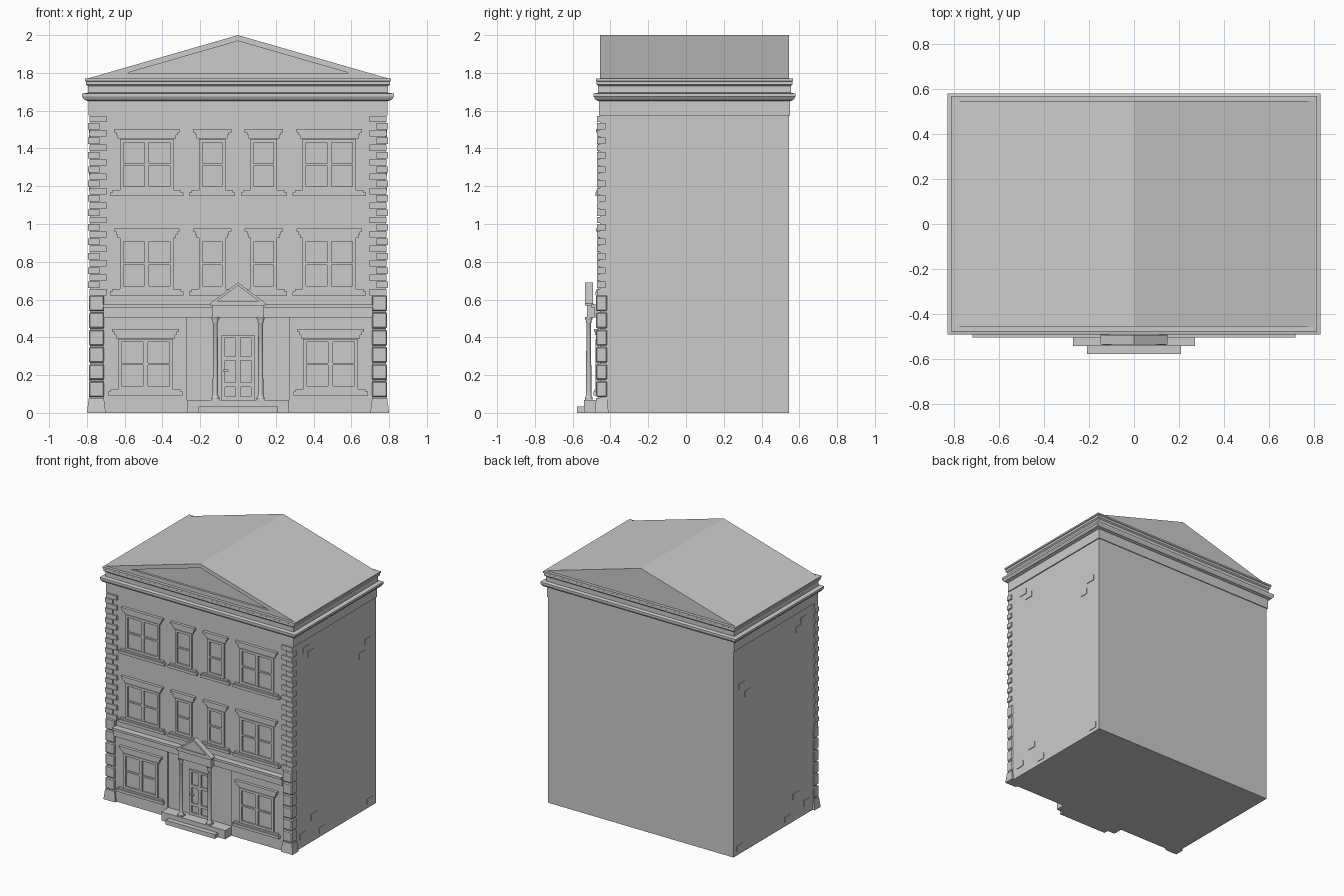
import bpy, bmesh, math

cube = bpy.data.objects.get("Cube")
if cube:
    bpy.data.objects.remove(cube, do_unlink=True)

stone = bpy.data.materials.new("grey_stone")
stone.use_nodes = True
GREY = (0.6, 0.6, 0.6, 1)
stone.diffuse_color = GREY
stone.node_tree.nodes["Principled BSDF"].inputs["Base Color"].default_value = GREY

HALF, FRONT, BACK = 0.783, -0.455, 0.545   # wall planes


def finish(name, bm):
    bmesh.ops.recalc_face_normals(bm, faces=bm.faces)
    mesh = bpy.data.meshes.new(name)
    bm.to_mesh(mesh)
    bm.free()
    mesh.materials.append(stone)
    obj = bpy.data.objects.new(name, mesh)
    bpy.context.collection.objects.link(obj)
    return obj


def add_box(bm, x0, x1, y0, y1, z0, z1):
    verts = bmesh.ops.create_cube(bm, size=1)["verts"]
    for v in verts:
        v.co.x = x1 if v.co.x > 0 else x0
        v.co.y = y1 if v.co.y > 0 else y0
        v.co.z = z1 if v.co.z > 0 else z0
    return verts


def box(name, *limits):
    bm = bmesh.new()
    add_box(bm, *limits)
    return finish(name, bm)


def bevel(obj, width):
    mod = obj.modifiers.new("bevel", "BEVEL")
    mod.width = width
    mod.segments = 1


def gable(name, half, z0, z1, y0, y1, border, depth):
    """Triangular prism whose front face has a sunken panel."""
    bm = bmesh.new()
    outline = [(-half, z0), (half, z0), (0, z1)]
    front, back = [[bm.verts.new((x, y, z)) for x, z in outline] for y in (y0, y1)]
    face = bm.faces.new(front)
    bm.faces.new(back[::-1])
    for i in range(3):
        j = (i + 1) % 3
        bm.faces.new((front[i], back[i], back[j], front[j]))
    bmesh.ops.recalc_face_normals(bm, faces=bm.faces)
    bmesh.ops.inset_region(bm, faces=[face], thickness=border, use_even_offset=True)
    inner = bmesh.ops.extrude_face_region(bm, geom=[face])["geom"]
    bmesh.ops.translate(bm, verts=[g for g in inner if isinstance(g, bmesh.types.BMVert)],
                        vec=(0, depth, 0))
    bmesh.ops.delete(bm, geom=[face], context="FACES_ONLY")
    return finish(name, bm)


def lathe(name, profile, x, y, sides=16):
    bm = bmesh.new()
    rings = []
    for r, z in profile:
        rings.append([bm.verts.new((x + r * math.cos(math.tau * k / sides),
                                    y + r * math.sin(math.tau * k / sides), z))
                      for k in range(sides)])
    for a, b in zip(rings, rings[1:]):
        for k in range(sides):
            n = (k + 1) % sides
            f = bm.faces.new((a[k], a[n], b[n], b[k]))
            f.smooth = True
    return finish(name, bm)


# Main body and roof
box("main_walls", -HALF, HALF, FRONT, BACK, 0, 1.76)
gable("pediment_roof", 0.797, 1.77, 2.0, FRONT, BACK, 0.03, 0.015)

# Moulded cornice swept round the building
CORNICE = [(0, 1.575), (0.008, 1.575), (0.008, 1.65), (0.03, 1.657), (0.043, 1.675),
           (0.043, 1.69), (0.012, 1.695), (0.012, 1.73), (0.022, 1.738), (0.022, 1.755),
           (0.028, 1.758), (0.028, 1.77), (0, 1.77)]
bm = bmesh.new()
rings = []
for d, z in CORNICE:
    x, y0, y1 = HALF + d, FRONT - d * 0.8, BACK + d * 0.8
    rings.append([bm.verts.new(c) for c in
                  ((-x, y0, z), (x, y0, z), (x, y1, z), (-x, y1, z))])
for a, b in zip(rings, rings[1:]):
    for k in range(4):
        n = (k + 1) % 4
        bm.faces.new((a[k], a[n], b[n], b[k]))
bm.faces.new(rings[-1])
finish("cornice", bm)

# Corner stones: alternating upper courses, chunky lower blocks, flared foot
ROWS = 25
step = (1.575 - 0.62) / ROWS
for side, label in ((-1, "right"), (1, "left")):
    bm = bmesh.new()
    for i in range(ROWS):
        inner, outer = (0.697, 0.786) if i % 2 == 0 else (0.733, 0.795)
        z = 0.62 + i * step
        add_box(bm, side * inner, side * outer, -0.47, -0.427, z + 0.002, z + step - 0.002)
    finish(label + "_upper_quoins", bm)
    bm = bmesh.new()
    for i in range(6):
        z = 0.08 + i * 0.091
        add_box(bm, side * 0.71, side * 0.79, -0.477, -0.417, z + 0.004, z + 0.087)
    bevel(finish(label + "_lower_quoins", bm), 0.006)
    bm = bmesh.new()
    foot = add_box(bm, side * 0.7, side * 0.8, -0.483, -0.41, 0, 0.078)
    for v in foot:
        if v.co.z > 0.01:
            v.co.x += 0.01 * (1 if abs(v.co.x) < 0.75 else -1) * side
            v.co.y += 0.007 if v.co.y < -0.45 else -0.007
    finish(label + "_quoin_foot", bm)

    # Stray raised bricks on the side wall
    bm = bmesh.new()
    for y, z in ((-0.3, 1.5), (-0.24, 1.45), (0.45, 1.28), (0.375, 1.2),
                 (0.475, 0.05), (-0.205, 0.19), (-0.335, 0.09), (-0.105, 0.05)):
        add_box(bm, side * 0.775, side * 0.788, y - 0.035, y + 0.035, z - 0.022, z + 0.022)
    finish(label + "_side_bricks", bm)

    # Ground floor wall panel beside the entrance
    box(label + "_ground_panel", side * 0.27, side * 0.712, -0.466, FRONT, 0, 0.505)

# String course above the ground floor
box("string_course", -0.712, 0.712, -0.485, FRONT, 0.505, 0.565)
box("string_course_ledge", -0.715, 0.715, -0.502, FRONT, 0.558, 0.575)


def window(name, cx, half, z0, z1, wall):
    """Framed sash window with sill and stepped lintel."""
    bm = bmesh.new()

    def bar(xa, xb, za, zb, out):
        add_box(bm, cx + xa, cx + xb, wall - out, wall + 0.005, za, zb)

    t = 0.018
    for s in (-1, 1):
        bar(s * (half - t), s * half, z0, z1, 0.012)
    bar(-half + t, half - t, z0, z0 + t, 0.012)
    bar(-half + t, half - t, z1 - t, z1, 0.012)
    mid = (z0 + z1) / 2
    bar(-half + t, half - t, mid - 0.006, mid + 0.006, 0.008)
    if half > 0.1:
        bar(-0.013, 0.013, z0 + t, z1 - t, 0.009)
    # Lintel in three steps
    bar(-half - 0.012, half + 0.012, z1 + 0.002, z1 + 0.02, 0.01)
    bar(-half - 0.02, half + 0.02, z1 + 0.02, z1 + 0.035, 0.016)
    bar(-half - 0.032, half + 0.032, z1 + 0.035, z1 + 0.052, 0.022)
    # Sill in two steps
    bar(-half - 0.04, half + 0.04, z0 - 0.014, z0, 0.018)
    bar(-half - 0.052, half + 0.052, z0 - 0.033, z0 - 0.012, 0.024)
    finish(name, bm)


for side, label in ((-1, "right"), (1, "left")):
    for floor, z in (("middle", 0.655), ("top", 1.18)):
        window(f"{floor}_{label}_wide_window", side * 0.483, 0.142, z, z + 0.27, FRONT)
        window(f"{floor}_{label}_narrow_window", side * 0.137, 0.07, z, z + 0.27, FRONT)
    window(f"ground_{label}_window", side * 0.49, 0.145, 0.125, 0.392, -0.466)

# Entrance platform and step
box("entrance_platform", -0.27, 0.27, -0.54, FRONT, 0, 0.067)
box("entrance_step", -0.208, 0.208, -0.577, -0.53, 0, 0.033)

# Door with raised rails around sunken panels
bm = bmesh.new()
DOOR, DZ = 0.087, 0.067
for s in (-1, 1):
    add_box(bm, s * 0.068, s * DOOR, -0.467, FRONT, DZ, 0.412)
add_box(bm, -0.068, 0.068, -0.467, FRONT, 0.397, 0.412)
add_box(bm, -0.013, 0.013, -0.463, FRONT, DZ, 0.397)
for z in (0.075, 0.148, 0.287):
    add_box(bm, -0.068, 0.068, -0.464, FRONT, z - 0.01, z + 0.012)
finish("door_frame", bm)
box("door_handle", -0.08, -0.05, -0.478, -0.46, 0.22, 0.23)

# Portico columns, entablature and small pediment
COLUMN = [(0.021, 0.067), (0.021, 0.08), (0.016, 0.088), (0.014, 0.1), (0.0125, 0.475),
          (0.017, 0.482), (0.014, 0.488), (0.021, 0.498), (0.021, 0.507)]
for side, label in ((-1, "right"), (1, "left")):
    lathe(label + "_column", COLUMN, side * 0.12, -0.515)
    box(label + "_column_base", side * 0.099, side * 0.141, -0.536, -0.494, 0.067, 0.076)
box("portico_entablature", -0.138, 0.138, -0.525, FRONT, 0.505, 0.575)
box("portico_ledge", -0.146, 0.146, -0.535, -0.49, 0.568, 0.582)
gable("portico_pediment", 0.148, 0.58, 0.69, -0.535, -0.492, 0.013, 0.008)
